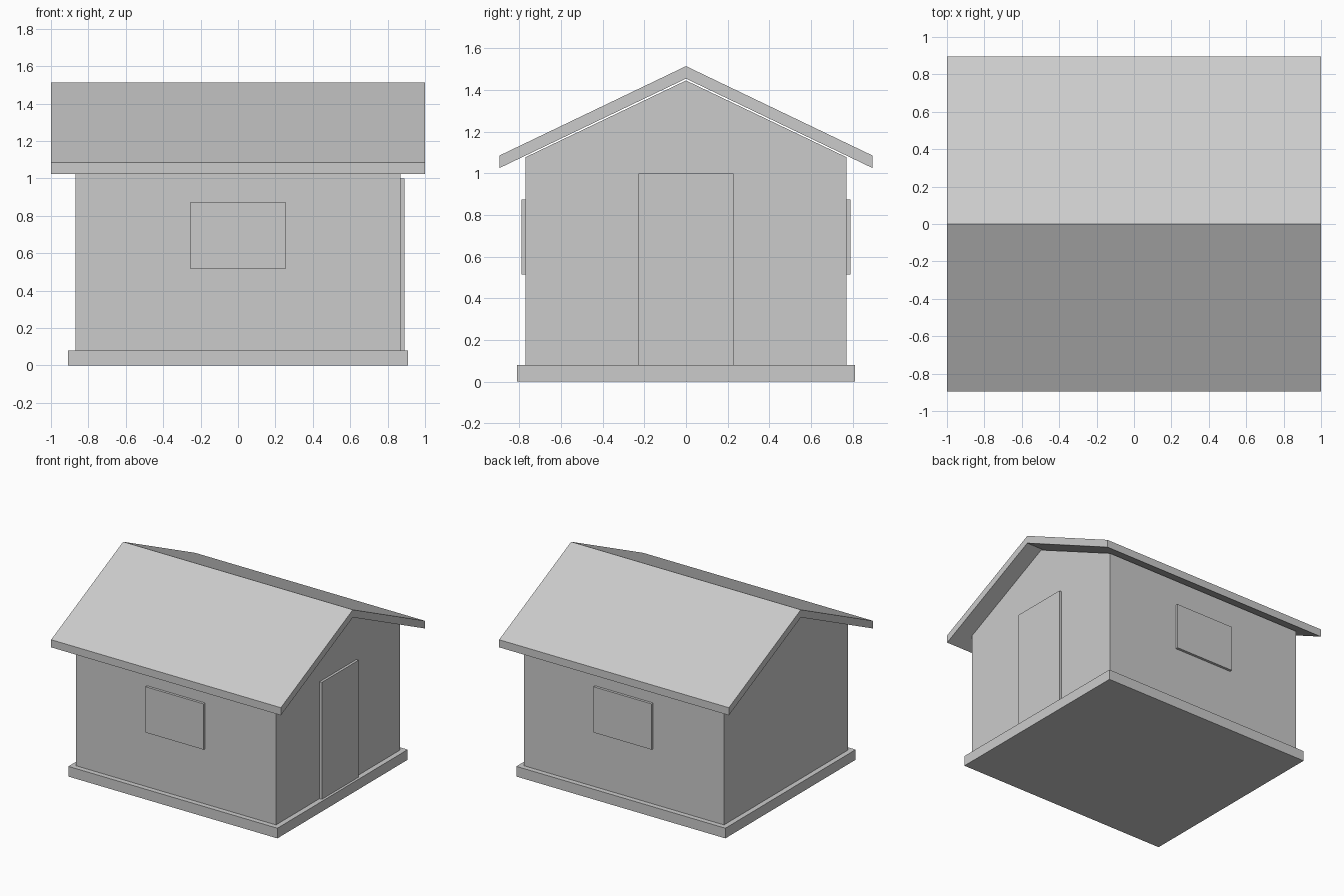
import bpy
import bmesh

cube = bpy.data.objects.get("Cube")
if cube:
    bpy.data.objects.remove(cube, do_unlink=True)

# Single flat colour
grey = bpy.data.materials.new("light_grey")
grey.use_nodes = True
colour = (0.6, 0.6, 0.6, 1.0)
grey.diffuse_color = colour
grey.node_tree.nodes["Principled BSDF"].inputs["Base Color"].default_value = colour


def extrude_profile(name, profile, x0, x1):
    """Closed solid from a (y, z) outline swept along x."""
    bm = bmesh.new()
    face = bm.faces.new([bm.verts.new((x0, y, z)) for y, z in profile])
    swept = bmesh.ops.extrude_face_region(bm, geom=[face])["geom"]
    verts = [v for v in swept if isinstance(v, bmesh.types.BMVert)]
    bmesh.ops.translate(bm, verts=verts, vec=(x1 - x0, 0, 0))
    bmesh.ops.recalc_face_normals(bm, faces=bm.faces)
    mesh = bpy.data.meshes.new(name)
    bm.to_mesh(mesh)
    bm.free()
    mesh.materials.append(grey)
    obj = bpy.data.objects.new(name, mesh)
    bpy.context.collection.objects.link(obj)
    return obj


def box(name, x0, x1, y0, y1, z0, z1):
    return extrude_profile(name, [(y0, z0), (y1, z0), (y1, z1), (y0, z1)], x0, x1)


BASE_TOP = 0.08
WALL_X, WALL_Y = 0.87, 0.77
RELIEF = 0.02

# Foundation slab
box("foundation", -0.91, 0.91, -0.81, 0.81, 0, BASE_TOP)

# Walls with gable ends
extrude_profile("walls", [(-WALL_Y, BASE_TOP), (WALL_Y, BASE_TOP), (WALL_Y, 1.077),
                          (0, 1.445), (-WALL_Y, 1.077)], -WALL_X, WALL_X)

# Overhanging gable roof
EAVE_Y, EAVE_Z, RIDGE_Z, THICK = 0.895, 1.025, 1.454, 0.06
extrude_profile("roof", [(-EAVE_Y, EAVE_Z), (0, RIDGE_Z), (EAVE_Y, EAVE_Z),
                         (EAVE_Y, EAVE_Z + THICK), (0, RIDGE_Z + THICK),
                         (-EAVE_Y, EAVE_Z + THICK)], -1, 1)

# Door on the left gable wall
box("door", WALL_X, WALL_X + RELIEF, -0.228, 0.228, BASE_TOP, 1.0)

# Window panels on the two long walls
for name, side in (("front_window", -1), ("back_window", 1)):
    y0, y1 = sorted((side * WALL_Y, side * (WALL_Y + RELIEF)))
    box(name, -0.254, 0.254, y0, y1, 0.515, 0.875)
